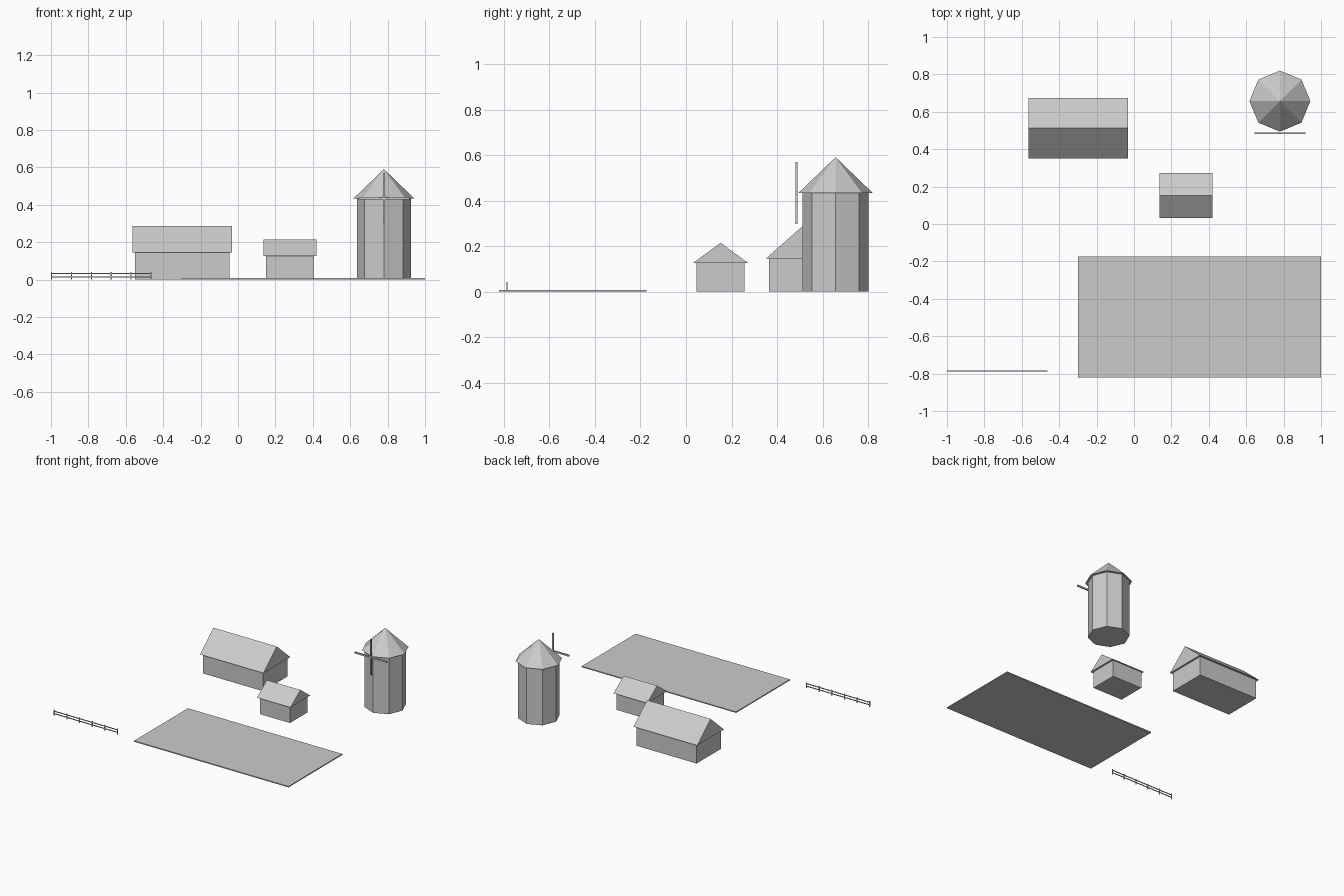
import bpy, bmesh
from math import pi

if "Cube" in bpy.data.objects:
    bpy.data.objects.remove(bpy.data.objects["Cube"])


def make_object(name, bm):
    bmesh.ops.recalc_face_normals(bm, faces=bm.faces)
    mesh = bpy.data.meshes.new(name)
    bm.to_mesh(mesh)
    bm.free()
    ob = bpy.data.objects.new(name, mesh)
    bpy.context.collection.objects.link(ob)
    return ob


def box(name, x0, x1, y0, y1, z0, z1):
    bm = bmesh.new()
    bmesh.ops.create_cube(bm, size=1)
    for v in bm.verts:
        v.co = ((x0 + x1) / 2 + v.co.x * (x1 - x0),
                (y0 + y1) / 2 + v.co.y * (y1 - y0),
                (z0 + z1) / 2 + v.co.z * (z1 - z0))
    return make_object(name, bm)


def gable_roof(name, x, y, hx, hy, eave, ridge):
    # triangular profile extruded along x
    bm = bmesh.new()
    face = bm.faces.new([bm.verts.new((x - hx, y + dy, z))
                         for dy, z in ((-hy, eave), (hy, eave), (0, ridge))])
    ext = bmesh.ops.extrude_face_region(bm, geom=[face], use_keep_orig=True)
    verts = [g for g in ext["geom"] if isinstance(g, bmesh.types.BMVert)]
    bmesh.ops.translate(bm, verts=verts, vec=(2 * hx, 0, 0))
    return make_object(name, bm)


def house(name, x, y, hx, hy, eave, ridge, over):
    box(name + "_walls", x - hx, x + hx, y - hy, y + hy, 0, eave)
    gable_roof(name + "_roof", x, y, hx + over, hy + over, eave, ridge)


def octagon(name, x, y, r0, r1, z0, z1):
    bpy.ops.mesh.primitive_cone_add(vertices=8, radius1=r0, radius2=r1,
                                    depth=z1 - z0, location=(x, y, (z0 + z1) / 2))
    bpy.context.object.name = name


# Buildings
house("barn", -0.298, 0.512, 0.253, 0.147, 0.146, 0.288, 0.014)
house("shed", 0.278, 0.152, 0.127, 0.106, 0.127, 0.215, 0.014)

# Mill tower, conical cap and crossed sails
TX, TY, TZ = 0.78, 0.657, 0.434
octagon("mill_tower", TX, TY, 0.145, 0.145, 0, TZ)
octagon("mill_cap", TX, TY, 0.163, 0, TZ, 0.591)
box("sail_vertical", TX - 0.006, TX + 0.006, 0.48, 0.489, TZ - 0.136, TZ + 0.136)
box("sail_horizontal", TX - 0.136, TX + 0.136, 0.48, 0.489, TZ - 0.006, TZ + 0.006)

# Field slab
box("field", -0.30, 1.0, -0.821, -0.174, 0, 0.008)

# Fence: posts and two rails
FX0, FX1, FY, POSTS = -1.0, -0.462, -0.786, 6
for i in range(POSTS):
    x = FX0 + 0.003 + i * (FX1 - FX0 - 0.006) / (POSTS - 1)
    box(f"fence_post_{i + 1}", x - 0.003, x + 0.003, FY - 0.003, FY + 0.003, 0, 0.042)
for i, z in enumerate((0.014, 0.033)):
    box(f"fence_rail_{i + 1}", FX0, FX1, FY - 0.002, FY + 0.002, z - 0.003, z + 0.003)
